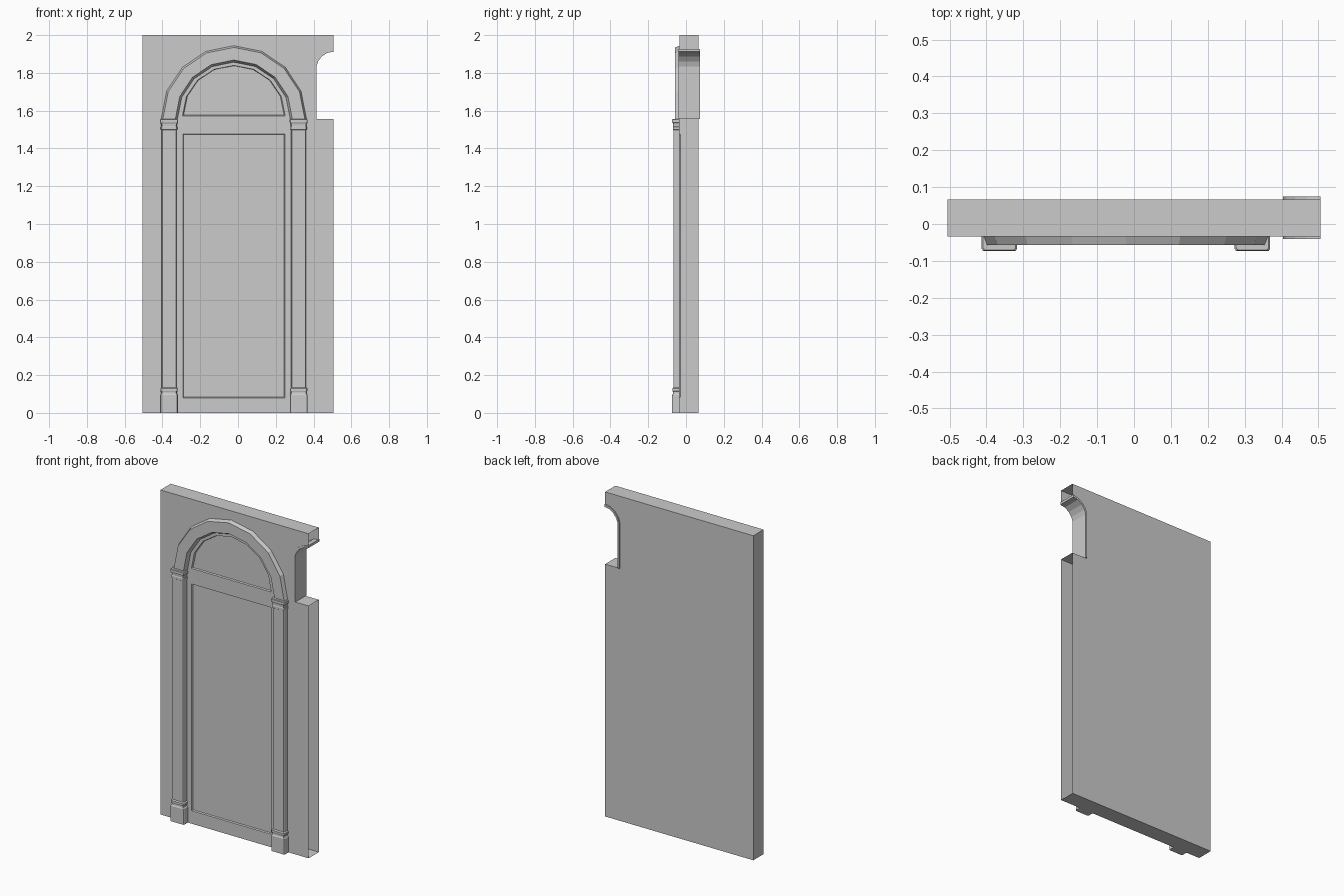
import bpy, bmesh
from math import sin, cos, pi

if "Cube" in bpy.data.objects:
    bpy.data.objects.remove(bpy.data.objects["Cube"])

CX = -0.022                      # centre line of the doorway
FRONT, BACK = -0.034, 0.066      # wall faces
SPRING = 1.555                   # height where the arch starts


def loft(name, rings, hide=False):
    """Closed solid through a list of equal-length point rings."""
    bm = bmesh.new()
    vs = [[bm.verts.new(p) for p in r] for r in rings]
    n = len(rings[0])
    for a, b in zip(vs, vs[1:]):
        for i in range(n):
            j = (i + 1) % n
            bm.faces.new((a[i], a[j], b[j], b[i]))
    bm.faces.new(vs[0][::-1])
    bm.faces.new(vs[-1])
    bmesh.ops.recalc_face_normals(bm, faces=bm.faces)
    me = bpy.data.meshes.new(name)
    bm.to_mesh(me)
    bm.free()
    ob = bpy.data.objects.new(name, me)
    bpy.context.collection.objects.link(ob)
    ob.hide_render = hide
    return ob


def prism(name, pts, y0, y1):
    return loft(name, [[(x, y, z) for x, z in pts] for y in (y0, y1)])


def arc(r, z, steps=8, squash=1.0):
    return [(CX + r * cos(pi * i / steps), z + r * squash * sin(pi * i / steps))
            for i in range(steps + 1)]


def cut(target, cutter):
    m = target.modifiers.new("recess", 'BOOLEAN')
    m.operation, m.solver, m.object = 'DIFFERENCE', 'EXACT', cutter
    bpy.context.view_layer.objects.active = target
    bpy.ops.object.modifier_apply(modifier=m.name)
    bpy.data.objects.remove(cutter)


# Wall slab with the half-window notch on its right edge
notch = [(0.41, SPRING), (0.41, 1.835), (0.419, 1.865), (0.44, 1.893),
         (0.47, 1.913), (0.505, 1.92)]
outline = [(-0.505, 0), (0.505, 0), (0.505, SPRING)] + notch + [(0.505, 2), (-0.505, 2)]
wall = prism("wall", outline, FRONT, BACK)


# Shallow recessed door panel and half-round panel above it
def recess(big, small):
    floor = FRONT + 0.008
    over = [(2 * a - c, 2 * b - d) for (a, b), (c, d) in zip(big, small)]
    return loft("recess_cutter", [[(x, y, z) for x, z in p] for p, y in
                                  ((over, FRONT - 0.008), (big, FRONT), (small, floor))], True)


def rect(x, z0, z1):
    return [(CX - x, z0), (CX + x, z0), (CX + x, z1), (CX - x, z1)]


cut(wall, recess(rect(0.27, 0.08, 1.477), rect(0.266, 0.084, 1.473)))
cut(wall, recess(arc(0.272, 1.573, squash=0.98), arc(0.266, 1.577, squash=0.98)))

# The wall is an open shell at its right end
bm = bmesh.new()
bm.from_mesh(wall.data)
ends = [f for f in bm.faces if all(abs(v.co.x - 0.505) < 1e-4 for v in f.verts)]
bmesh.ops.delete(bm, geom=ends, context='FACES')
bm.to_mesh(wall.data)
bm.free()

# Thin lining strip around the notch, proud of the wall on both sides
outer = [(0.404, SPRING), (0.404, 1.836), (0.414, 1.868), (0.436, 1.898),
         (0.468, 1.919), (0.505, 1.927)]
inner = [(0.415, SPRING), (0.415, 1.834), (0.424, 1.861), (0.443, 1.887),
         (0.472, 1.906), (0.505, 1.912)]
prism("notch_lining", outer + inner[::-1], -0.04, 0.074)

# Arched moulding over the door, chamfered on both edges
section = [(0.385, FRONT), (0.376, -0.057), (0.31, -0.057), (0.298, FRONT + 0.001)]
loft("arch_moulding", [[(CX + r * cos(a), y, SPRING + r * 1.01 * sin(a)) for r, y in section]
                       for a in (pi * i / 8 for i in range(9))])


# Pilasters with stepped base and capital: (height, half width, front y)
steps = [(0, 0.047, -0.073), (0.095, 0.047, -0.073), (0.103, 0.042, -0.069),
         (0.112, 0.042, -0.069), (0.117, 0.046, -0.072), (0.128, 0.046, -0.072),
         (0.135, 0.04, -0.067), (1.498, 0.04, -0.067), (1.5, 0.044, -0.07),
         (1.513, 0.044, -0.07), (1.517, 0.041, -0.068), (1.532, 0.043, -0.069),
         (1.538, 0.048, -0.073), (1.552, 0.048, -0.073), (1.556, 0.044, -0.07)]
for side, name in ((-1, "left_pilaster"), (1, "right_pilaster")):
    x = CX + side * 0.343
    loft(name, [[(x - w, FRONT, z), (x - w, y + 0.006, z), (x - w + 0.004, y, z),
                 (x + w - 0.004, y, z), (x + w, y + 0.006, z), (x + w, FRONT, z)]
                for z, w, y in steps])
